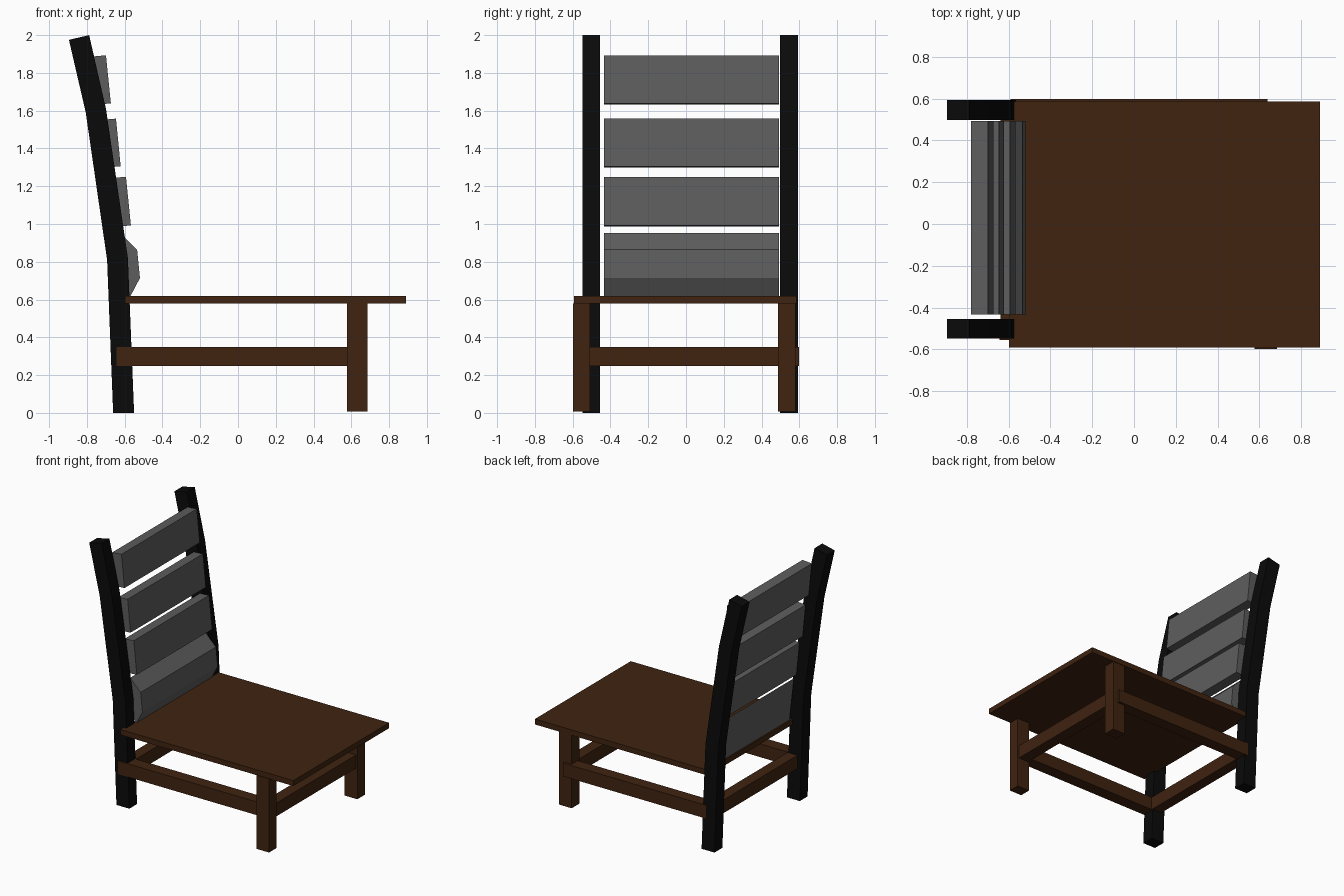
import bpy

if "Cube" in bpy.data.objects:
    bpy.data.objects.remove(bpy.data.objects["Cube"])


def material(name, rgb):
    m = bpy.data.materials.new(name)
    m.diffuse_color = (*rgb, 1)
    m.use_nodes = True
    m.node_tree.nodes["Principled BSDF"].inputs["Base Color"].default_value = m.diffuse_color
    return m


WOOD = material("brown_wood", (0.05, 0.017, 0.005))
BLACK = material("black_wood", (0.003, 0.003, 0.003))
GREY = material("dark_grey", (0.11, 0.11, 0.11))


def extrude(name, profile, y0, y1, mat):
    """Closed prism from an (x, z) profile, clockwise from the front, between y0 and y1."""
    n = len(profile)
    verts = [(x, y, z) for y in (y0, y1) for x, z in profile]
    faces = [tuple(range(n)), tuple(reversed(range(n, 2 * n)))]
    faces += [((i + 1) % n, i, i + n, (i + 1) % n + n) for i in range(n)]
    mesh = bpy.data.meshes.new(name)
    mesh.from_pydata(verts, [], faces)
    mesh.materials.append(mat)
    obj = bpy.data.objects.new(name, mesh)
    bpy.context.collection.objects.link(obj)
    return obj


def box(name, x, y, z, mat=WOOD):
    profile = [(x[0], z[0]), (x[1], z[0]), (x[1], z[1]), (x[0], z[1])]
    return extrude(name, profile, y[0], y[1], mat)


# Seat board
box("seat", (-0.598, 0.89), (-0.592, 0.585), (0.578, 0.62))

# Front legs
for side, y in (("left", (-0.597, -0.508)), ("right", (0.487, 0.58))):
    box(f"front_leg_{side}", (0.577, 0.685), y, (0.008, 0.58))

# Stretchers around the base
RAIL_Z = (0.247, 0.35)
box("side_rail_left", (-0.643, 0.58), (-0.556, -0.46), RAIL_Z)
box("side_rail_right", (-0.59, 0.64), (0.505, 0.598), RAIL_Z)
box("front_rail", (0.585, 0.675), (-0.52, 0.5), RAIL_Z)
box("back_rail", (-0.64, -0.555), (-0.47, 0.51), RAIL_Z)

# Bent back posts, running from the floor to the top
post = [(-0.661, 0), (-0.55, 0), (-0.583, 0.82), (-0.699, 1.61),
        (-0.788, 2.0), (-0.895, 1.975), (-0.806, 1.59), (-0.693, 0.81)]
for side, y in (("left", (-0.549, -0.454)), ("right", (0.497, 0.594))):
    extrude(f"back_post_{side}", post, *y, BLACK)

# Leaning back slats: front face x at top and bottom, z at bottom and top
SLAT_Y = (-0.433, 0.492)
slats = [(-0.593, -0.567, 0.987, 1.25),
         (-0.646, -0.621, 1.3, 1.558),
         (-0.699, -0.673, 1.633, 1.893)]
for i, (xt, xb, z0, z1) in enumerate(slats):
    profile = [(xb - 0.08, z0 + 0.0), (xb, z0 + 0.005),
               (xt, z1), (xt - 0.08, z1 - 0.007)]
    extrude(f"back_slat_{i + 1}", profile, *SLAT_Y, GREY)

# Faceted lower back support
lumbar = [(-0.585, 0.6), (-0.571, 0.615), (-0.519, 0.714),
          (-0.534, 0.864), (-0.625, 0.953)]
extrude("lumbar_support", lumbar, *SLAT_Y, GREY)
